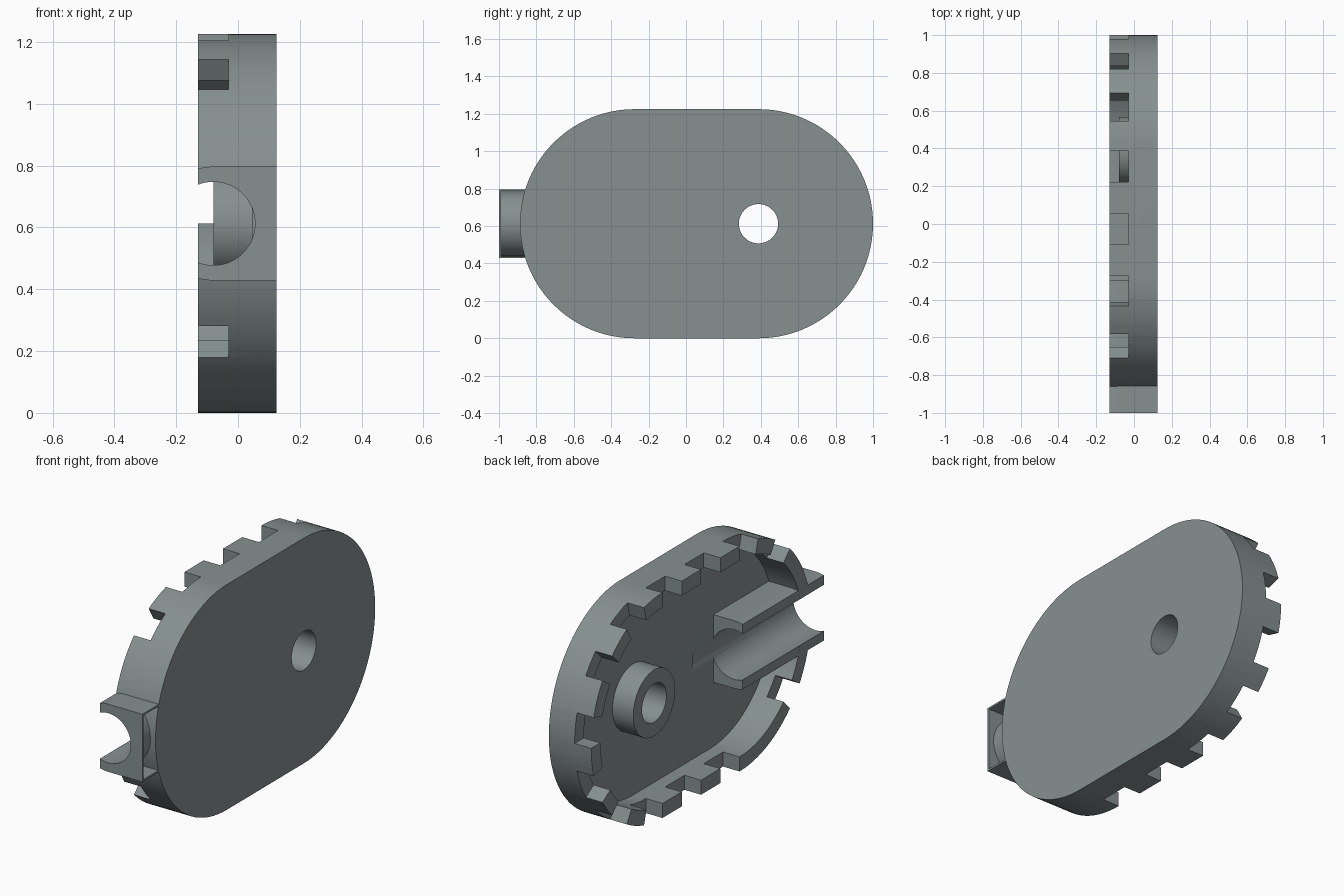
import bpy, bmesh, math

if "Cube" in bpy.data.objects:
    bpy.data.objects.remove(bpy.data.objects["Cube"])

R, WALL = 0.6125, 0.079            # outer end radius, rim thickness
Y_F, Y_B, ZC = -0.275, 0.3875, 0.6125   # end centres and mid height
X0, X1, RIM_X, FLOOR_X = -0.13, 0.125, -0.03, 0.045
CH_X, CH_R, TUBE_R = -0.08, 0.135, 0.184  # cable channel

grey = bpy.data.materials.new("slate_grey")
grey.diffuse_color = (0.24, 0.28, 0.28, 1)
grey.use_nodes = True
grey.node_tree.nodes["Principled BSDF"].inputs["Base Color"].default_value = grey.diffuse_color


def prism(name, pts, a, b, axis="x"):
    """Extrude a 2D outline: (y,z) along x, or (x,z) along y."""
    bm = bmesh.new()
    rows = []
    for t in (a, b):
        rows.append([bm.verts.new((t, u, v) if axis == "x" else (u, t, v)) for u, v in pts])
    bm.faces.new(rows[0])
    bm.faces.new(rows[1][::-1])
    n = len(pts)
    for i in range(n):
        j = (i + 1) % n
        bm.faces.new((rows[0][i], rows[1][i], rows[1][j], rows[0][j]))
    bmesh.ops.recalc_face_normals(bm, faces=bm.faces)
    me = bpy.data.meshes.new(name)
    bm.to_mesh(me)
    bm.free()
    me.materials.append(grey)
    ob = bpy.data.objects.new(name, me)
    bpy.context.collection.objects.link(ob)
    return ob


def combine(target, other, op):
    m = target.modifiers.new("bool", "BOOLEAN")
    m.operation, m.solver, m.object = op, "EXACT", other
    bpy.context.view_layer.objects.active = target
    bpy.ops.object.modifier_apply(modifier=m.name)
    bpy.data.objects.remove(other, do_unlink=True)


def arc(cx, cy, r, d0, d1, n):
    return [(cx + r * math.cos(math.radians(d0 + (d1 - d0) * i / n)),
             cy + r * math.sin(math.radians(d0 + (d1 - d0) * i / n))) for i in range(n + 1)]


def circle(cx, cy, r, n=64):
    return arc(cx, cy, r, 0, 360, n)[:-1]


def stadium(r):
    return arc(Y_B, ZC, r, -90, 90, 48) + arc(Y_F, ZC, r, 90, 270, 48)


# Hollow housing
housing = prism("housing", stadium(R), X0, X1)
combine(housing, prism("cavity", stadium(R - WALL), X0 - 0.1, FLOOR_X), "DIFFERENCE")

# Gaps between rim teeth on the round ends, degrees measured from the top
back = [(15, 30), (45, 57.3), (75, 90), (105, 122.7), (135, 150), (165, 180)]
front = [(0, 15), (30, 45), (122.7, 135), (150, 165)]
gaps = []
for side, centre, spans in ((1, Y_B, back), (-1, Y_F, front)):
    for d0, d1 in spans:
        gaps.append([(centre + side * r * math.sin(math.radians(d)),
                      ZC + r * math.cos(math.radians(d)))
                     for r, d in ((0.4, d0), (0.75, d0), (0.75, d1), (0.4, d1))])
# Gaps on the straight edges, alternating between top and bottom
step = (Y_B - Y_F) / 4
for i in range(4):
    s = 1 if i % 2 == 0 else -1
    ya, yb = Y_B - i * step, Y_B - (i + 1) * step
    gaps.append([(ya, ZC + s * 0.4), (ya, ZC + s * 0.75),
                 (yb, ZC + s * 0.75), (yb, ZC + s * 0.4)])
for g in gaps:
    combine(housing, prism("gap", g, X0 - 0.1, RIM_X), "DIFFERENCE")

# Cable tube: round lips towards the open side, flat sides towards the plate
lip = math.degrees(math.acos((X0 + 0.0003 - CH_X) / TUBE_R))
profile = ([(X1 - 0.0003, ZC + TUBE_R)] + arc(CH_X, ZC, TUBE_R, 90, lip, 8)
           + arc(CH_X, ZC, TUBE_R, 360 - lip, 270, 8) + [(X1 - 0.0003, ZC - TUBE_R)])
tube = prism("cable_tube", profile, -1.0, -0.30, "y")
# Pocket around the tube outside the housing
pr = TUBE_R - 0.01
pocket = [(X1 + 0.1, ZC - pr)] + arc(CH_X, ZC, pr, -90, 90, 32) + [(X1 + 0.1, ZC + pr)]
combine(tube, prism("pocket", pocket, -0.99, -0.845, "y"), "DIFFERENCE")
combine(housing, tube, "UNION")
combine(housing, prism("channel", circle(CH_X, ZC, CH_R), -1.1, -0.12, "y"), "DIFFERENCE")

# Pivot boss with through hole
combine(housing, prism("boss", circle(Y_B, ZC, 0.18), -0.08, 0.09), "UNION")
combine(housing, prism("pivot_hole", circle(Y_B, ZC, 0.105), -0.3, 0.3), "DIFFERENCE")

housing.data.materials.clear()
housing.data.materials.append(grey)
for p in housing.data.polygons:
    p.material_index = 0
bpy.ops.object.select_all(action="DESELECT")
housing.select_set(True)
bpy.context.view_layer.objects.active = housing
bpy.ops.object.shade_smooth_by_angle(angle=math.radians(30))
